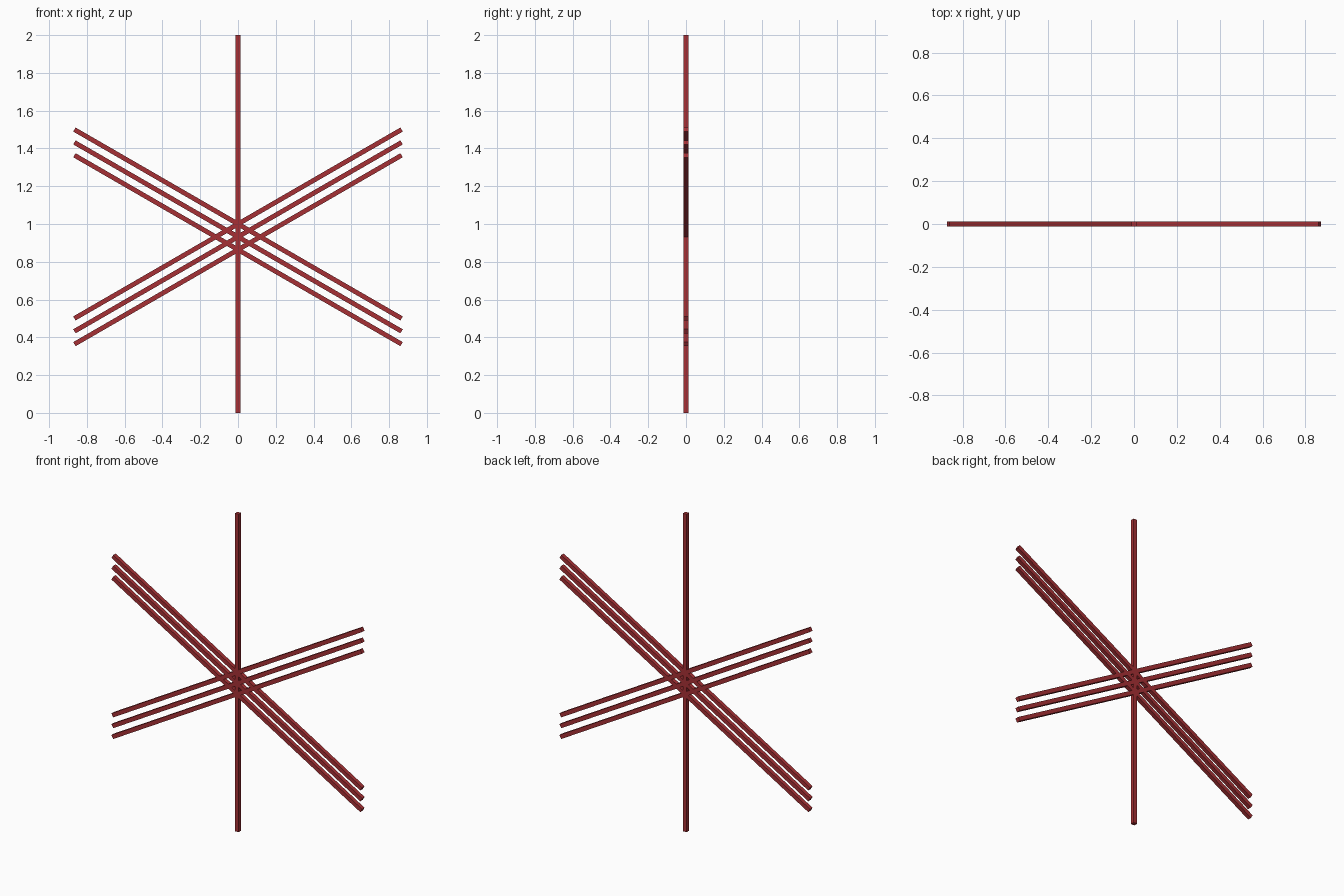
import bpy, math

if "Cube" in bpy.data.objects:
    bpy.data.objects.remove(bpy.data.objects["Cube"])

LENGTH, WIDTH = 2.0, 0.025

red = bpy.data.materials.new("dark_red")
red.diffuse_color = (0.38, 0.03, 0.035, 1)
red.use_nodes = True
red.node_tree.nodes["Principled BSDF"].inputs["Base Color"].default_value = red.diffuse_color


def bar(name, z, tilt):
    """Thin square bar centred on the z axis, tilted in the front plane."""
    bpy.ops.mesh.primitive_cube_add(size=1)
    ob = bpy.context.object
    ob.name = name
    ob.scale = (WIDTH, WIDTH, LENGTH)
    ob.location = (0, 0, z)
    ob.rotation_euler = (0, math.radians(tilt), 0)
    ob.data.materials.append(red)
    return ob


# upright bar
bar("upright_bar", 1.0, 0)

# three stacked pairs of crossing diagonal bars
for i in range(3):
    z = 1.0 - 0.068 * i
    bar(f"rising_bar_{i + 1}", z, 60)
    bar(f"falling_bar_{i + 1}", z, -60)
